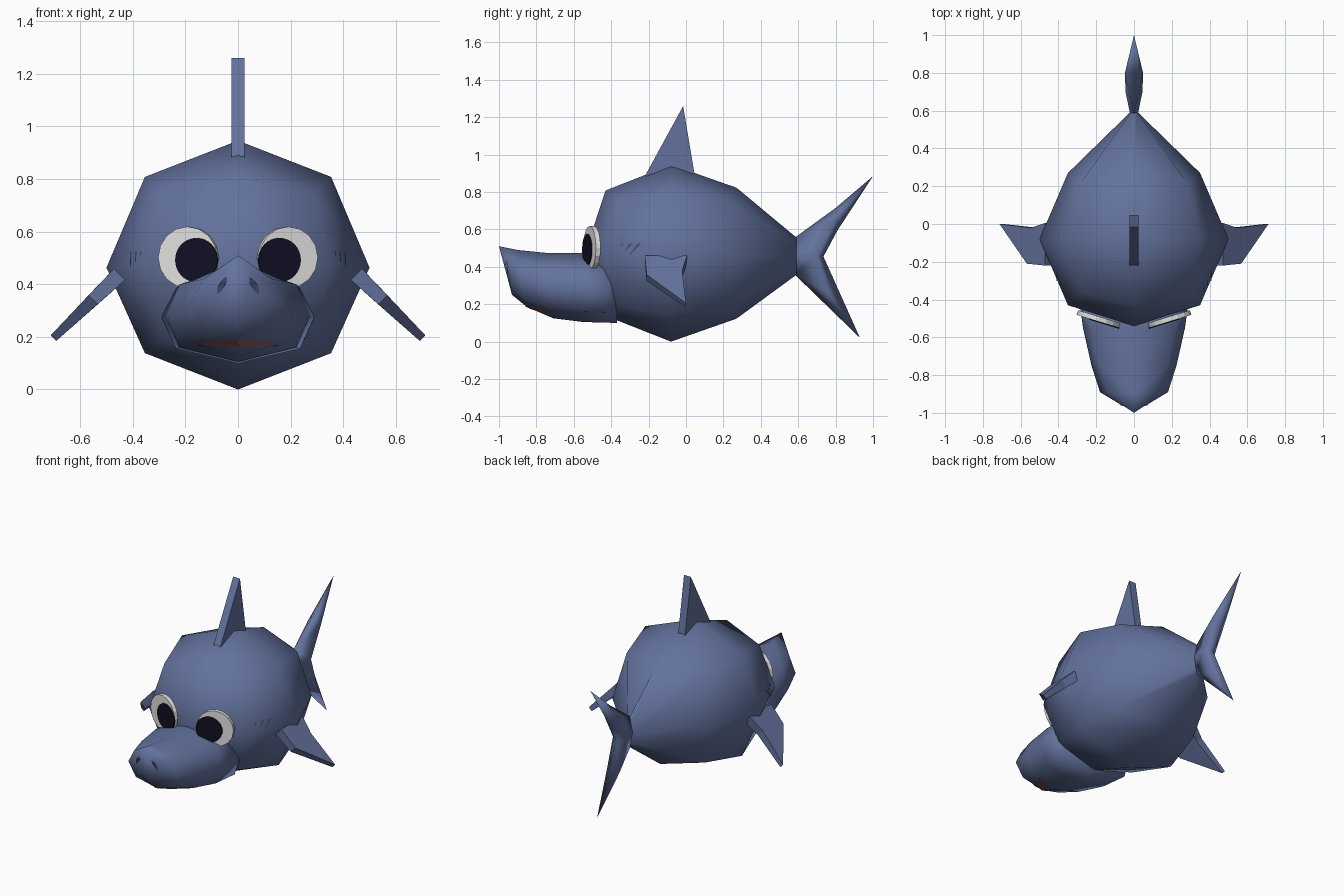
import bpy
import bmesh
import math
from mathutils import Vector, Matrix
from mathutils.bvhtree import BVHTree

if "Cube" in bpy.data.objects:
    bpy.data.objects.remove(bpy.data.objects["Cube"], do_unlink=True)


def material(name, r, g, b):
    mat = bpy.data.materials.new(name)
    mat.use_nodes = True
    mat.diffuse_color = (r, g, b, 1)
    bsdf = next(n for n in mat.node_tree.nodes if n.type == 'BSDF_PRINCIPLED')
    bsdf.inputs["Base Color"].default_value = (r, g, b, 1)
    bsdf.inputs["Roughness"].default_value = 0.8
    return mat


BLUE = material("slate blue", 0.125, 0.17, 0.34)
DARK = material("dark slate", 0.05, 0.07, 0.14)
WHITE = material("eye white", 0.75, 0.75, 0.74)
BLACK = material("pupil navy", 0.005, 0.005, 0.018)
RED = material("lip red", 0.38, 0.11, 0.11)


def finish(name, bm, mat, smooth=False):
    mesh = bpy.data.meshes.new(name)
    bm.to_mesh(mesh)
    bm.free()
    mesh.materials.append(mat)
    for poly in mesh.polygons:
        poly.use_smooth = smooth
    obj = bpy.data.objects.new(name, mesh)
    bpy.context.collection.objects.link(obj)
    return obj


def mirrored(name, verts, faces, mat, smooth):
    """Build the +x half and mirror it onto the other side."""
    bm = bmesh.new()
    vs = [bm.verts.new(v) for v in verts]
    for face in faces:
        bm.faces.new([vs[i] for i in face])
    geom = bm.verts[:] + bm.edges[:] + bm.faces[:]
    bmesh.ops.mirror(bm, geom=geom, axis='X', merge_dist=0.0005)
    bmesh.ops.remove_doubles(bm, verts=bm.verts[:], dist=0.0005)
    bmesh.ops.recalc_face_normals(bm, faces=bm.faces[:])
    return finish(name, bm, mat, smooth)


def loft(name, rings, mat, tip=None):
    """Join half rings (top to bottom), closing the start with a tip or cap."""
    n = len(rings[0])
    verts = [p for ring in rings for p in ring]
    faces = []
    for r in range(len(rings) - 1):
        for i in range(n - 1):
            a = r * n + i
            faces.append((a, a + 1, a + n + 1, a + n))
    last = len(verts) - n
    faces.append(tuple(range(last, last + n)))
    if tip:
        verts.append(tip)
        faces += [(len(verts) - 1, i, i + 1) for i in range(n - 1)]
    else:
        faces.append(tuple(range(n)))
    return mirrored(name, verts, faces, mat, True)


# Body: faceted ball drawn out into a narrow tail root
def body_ring(y, rx, rz, corner, shift, zc=0.473):
    return [(0, y, zc + rz),
            (rx * corner, y + shift, zc + rz * corner),
            (rx, y, zc - 0.01),
            (rx * corner, y + shift, zc - rz * corner),
            (0, y, zc - rz)]


body = loft("body", [
    body_ring(-0.43, 0.35, 0.335, 0.82, 0.07),
    body_ring(-0.08, 0.5, 0.473, 0.708, 0),
    body_ring(0.27, 0.35, 0.35, 0.82, -0.06),
    body_ring(0.59, 0.022, 0.1, 0.7, 0, 0.457),
], BLUE, tip=(0, -0.54, 0.475))

# Snout: rings from the pointed nose back into the body
snout = loft("snout", [
    [(0, -1, 0.51), (0.06, -0.96, 0.44), (0.08, -0.95, 0.36),
     (0.06, -0.94, 0.3), (0, -0.93, 0.25)],
    [(0, -0.9, 0.49), (0.13, -0.9, 0.42), (0.18, -0.89, 0.33),
     (0.14, -0.87, 0.23), (0, -0.85, 0.185)],
    [(0, -0.75, 0.475), (0.18, -0.75, 0.41), (0.225, -0.75, 0.29),
     (0.17, -0.72, 0.18), (0, -0.71, 0.125)],
    [(0, -0.55, 0.475), (0.22, -0.55, 0.4), (0.27, -0.55, 0.28),
     (0.22, -0.55, 0.16), (0, -0.55, 0.105)],
    [(0, -0.4, 0.47), (0.24, -0.4, 0.38), (0.29, -0.4, 0.275),
     (0.235, -0.37, 0.155), (0, -0.37, 0.1)],
], BLUE)

# Tail fin: forked outline with a raised ridge along each lobe
outline = [(0.58, 0.555), (0.8, 0.715), (1, 0.885), (0.81, 0.595),
           (0.735, 0.455), (0.93, 0.02), (0.58, 0.36)]
ridge = [(0.02, 0.58, 0.457), (0.045, 0.7, 0.457),
         (0.048, 0.8, 0.65), (0.045, 0.765, 0.26)]
mirrored("tail_fin", [(0, y, z) for y, z in outline] + ridge,
         [(0, 8, 7), (0, 1, 9, 8), (1, 2, 9), (2, 3, 9), (3, 4, 8, 9),
          (4, 5, 10, 8), (5, 6, 10), (6, 7, 8, 10)], BLUE, True)


def slab(name, outline, place):
    """Plate from an outline of (a, b, half thickness) points."""
    bm = bmesh.new()
    sides = [[bm.verts.new(place(a, b, s * t)) for a, b, t in outline]
             for s in (1, -1)]
    n = len(outline)
    for side in sides:
        bm.faces.new(side)
    for i in range(n):
        j = (i + 1) % n
        bm.faces.new((sides[0][i], sides[0][j], sides[1][j], sides[1][i]))
    bmesh.ops.recalc_face_normals(bm, faces=bm.faces[:])
    return finish(name, bm, BLUE)


# Dorsal fin
w = 0.025
slab("dorsal_fin", [(-0.22, 0.885, w), (-0.015, 1.26, w), (0.05, 0.87, w)],
     lambda y, z, t: (t, y, z))

# Pectoral fins: swept plates slanting down and outward
fin = [(-0.22, 0, 0.03), (-0.21, 0.14, 0.024), (0, 0.35, 0.015),
       (-0.02, 0.11, 0.026), (0.005, 0, 0.03)]
c, s = math.cos(math.radians(44)), math.sin(math.radians(44))
for label, side in (("left", 1), ("right", -1)):
    slab(label + "_pectoral_fin", fin, lambda y, d, t:
         (side * (0.45 + d * c + t * s), y, 0.438 - d * s + t * c))


# Eyes: thin discs turned slightly outward, with pupils set inward
def disc(name, radius, depth, centre, turn, sides, mat):
    bm = bmesh.new()
    bmesh.ops.create_cone(bm, cap_ends=True, segments=sides, radius1=radius,
                          radius2=radius, depth=depth)
    spin = Matrix.Rotation(turn, 4, 'Z') @ Matrix.Rotation(math.pi / 2, 4, 'X')
    bm.transform(Matrix.Translation(centre) @ spin)
    return finish(name, bm, mat)


for label, side in (("left", 1), ("right", -1)):
    turn = side * math.radians(17)
    centre = Vector((side * 0.188, -0.503, 0.502))
    disc(label + "_eye", 0.117, 0.026, centre, turn, 16, WHITE)
    inward = Matrix.Rotation(turn, 3, 'Z') @ Vector((-side * 0.036, -0.014, -0.01))
    disc(label + "_pupil", 0.084, 0.008, centre + inward, turn, 32, BLACK)


# Painted details: thin strips laid onto a surface
def strip(name, pairs, target, side, mat):
    """side 0 projects from the front (x, z), +1/-1 from that side (y, z)."""
    mesh = target.data
    tree = BVHTree.FromPolygons([v.co for v in mesh.vertices],
                                [p.vertices[:] for p in mesh.polygons])
    ray = Vector((-side, 0, 0)) if side else Vector((0, 1, 0))

    def land(u, v):
        start = Vector((side * 3, u, v)) if side else Vector((u, -3, v))
        hit = tree.ray_cast(start, ray)[0] or tree.find_nearest(start)[0]
        return hit - ray * 0.006

    bm = bmesh.new()
    rows = [[bm.verts.new(land(*p)) for p in pair] for pair in pairs]
    for a, b in zip(rows, rows[1:]):
        face = bm.faces.new((a[0], a[1], b[1], b[0]))
        face.normal_update()
        if face.normal.dot(ray) > 0:
            face.normal_flip()
    return finish(name, bm, mat)


steps = [i / 6 - 1 for i in range(13)]

# Mouth
strip("mouth", [((0.155 * t, 0.19 - 0.022 * t * t),
                 (0.155 * t, 0.168 - 0.002 * t * t)) for t in steps],
      snout, 0, RED)

for label, side in (("left", 1), ("right", -1)):
    # Nostrils
    strip(label + "_nostril",
          [((side * (0.062 - 0.018 * t - 0.012 * (1 - t * t)), 0.395 + 0.033 * t),
            (side * (0.062 - 0.018 * t + 0.012 * (1 - t * t)), 0.395 + 0.033 * t))
           for t in steps], snout, 0, DARK)
    # Gills: three nested chevrons pointing backward
    for k, (tip, height) in enumerate(((-0.215, 0.085), (-0.26, 0.065), (-0.305, 0.045))):
        pairs = []
        for t in steps:
            y, z = tip - height * abs(t), 0.55 + height * t
            pairs.append(((y, z), (y - 0.004 - 0.022 * (1 - abs(t)), z)))
        strip(f"{label}_gill_{k + 1}", pairs, body, side, DARK)
